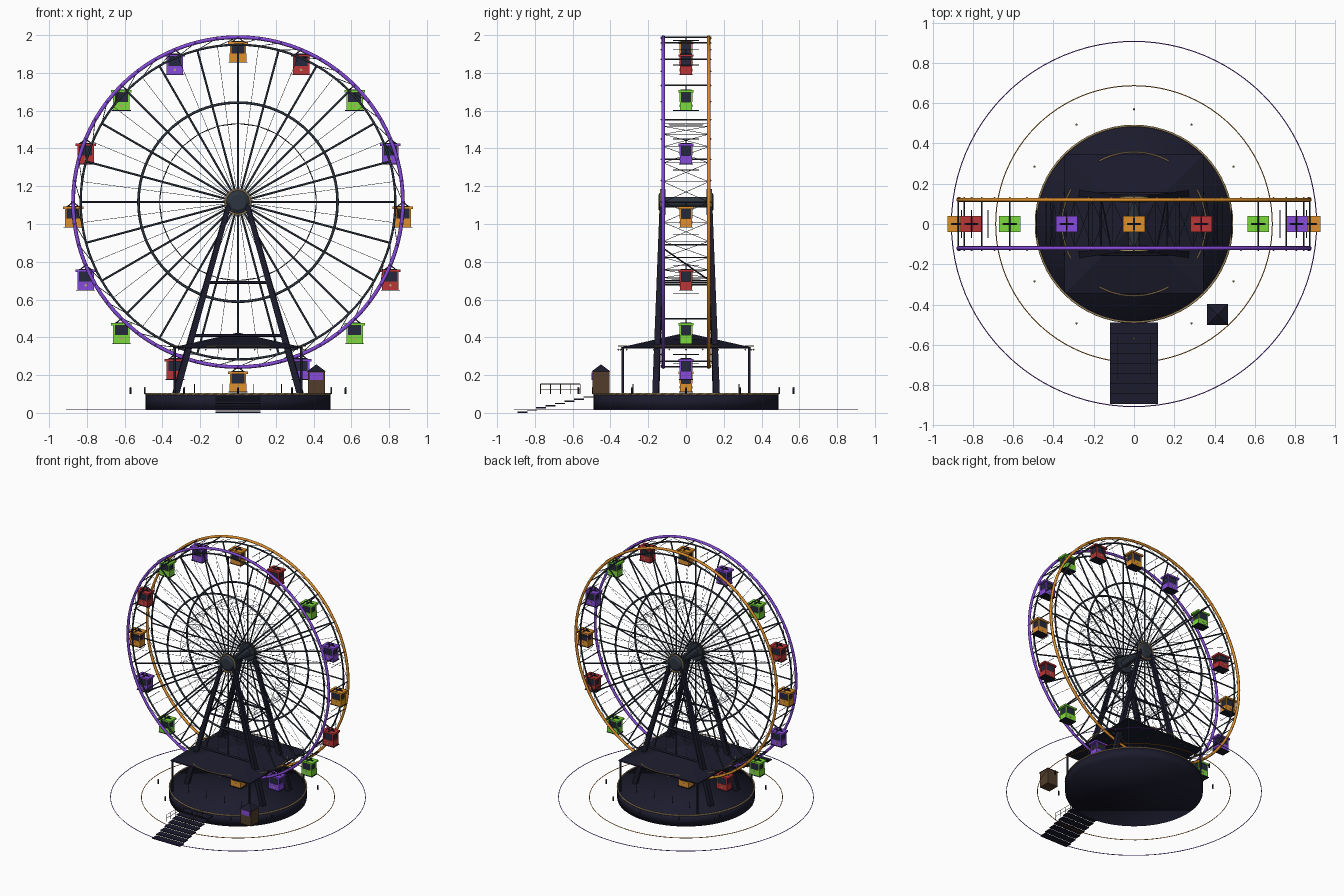
import bpy, bmesh, math
from mathutils import Vector, Matrix

if "Cube" in bpy.data.objects:
    bpy.data.objects.remove(bpy.data.objects["Cube"])


def material(name, rgb):
    m = bpy.data.materials.new(name)
    m.use_nodes = True
    m.diffuse_color = (*rgb, 1)
    m.node_tree.nodes["Principled BSDF"].inputs["Base Color"].default_value = (*rgb, 1)
    return m


NAVY = material("dark navy", (0.011, 0.011, 0.026))
STEEL = material("dark steel", (0.027, 0.035, 0.05))
GLASS = material("dark glass", (0.018, 0.022, 0.045))
PURPLE = material("purple", (0.24, 0.07, 0.7))
ORANGE = material("orange", (0.74, 0.28, 0.025))
RED = material("red", (0.5, 0.035, 0.035))
GREEN = material("green", (0.2, 0.7, 0.045))
GOLD = material("pale gold", (0.5, 0.36, 0.16))
BROWN = material("brown", (0.085, 0.048, 0.025))


class Part:
    """Collects simple solids into one named mesh object."""

    def __init__(self, name, *mats):
        self.name, self.mats, self.bm = name, mats, bmesh.new()

    def paint(self, verts, m, smooth=False):
        for f in {f for v in verts for f in v.link_faces}:
            f.material_index = m
            f.smooth = smooth and len(f.verts) == 4

    def box(self, x, y, z, m=0):
        size = [b - a for a, b in (x, y, z)]
        mid = [(a + b) / 2 for a, b in (x, y, z)]
        mat = Matrix.Translation(mid) @ Matrix.Diagonal((*size, 1))
        self.paint(bmesh.ops.create_cube(self.bm, size=1, matrix=mat)["verts"], m)

    def rod(self, p, q, r, sides=6, m=0, r2=None, turn=0):
        p, q = Vector(p), Vector(q)
        d = q - p
        mat = (Matrix.Translation((p + q) / 2) @ d.to_track_quat("Z", "Y").to_matrix().to_4x4()
               @ Matrix.Rotation(turn, 4, "Z"))
        out = bmesh.ops.create_cone(self.bm, cap_ends=True, segments=sides, radius1=r,
                                    radius2=r if r2 is None else r2, depth=d.length, matrix=mat)
        self.paint(out["verts"], m, sides > 4)

    def ball(self, p, r, m=0):
        out = bmesh.ops.create_icosphere(self.bm, subdivisions=1, radius=r,
                                         matrix=Matrix.Translation(p))
        self.paint(out["verts"], m)

    def ring(self, at, radius, r, m=0, n=96, k=8, start=0, sweep=math.tau):
        """Tube along a circle; at(angle, radius, offset) places each point."""
        closed = sweep >= math.tau
        rows = []
        for i in range(n if closed else n + 1):
            a = start + sweep * i / n
            rows.append([self.bm.verts.new(at(a, radius + r * math.cos(t), r * math.sin(t)))
                         for t in (math.tau * j / k for j in range(k))])
        for i in range(n):
            u, v = rows[i], rows[(i + 1) % len(rows)]
            for j in range(k):
                f = self.bm.faces.new((u[j], v[j], v[(j + 1) % k], u[(j + 1) % k]))
                f.material_index, f.smooth = m, True

    def mesh(self):
        bmesh.ops.recalc_face_normals(self.bm, faces=self.bm.faces)
        me = bpy.data.meshes.new(self.name)
        self.bm.to_mesh(me)
        self.bm.free()
        for m in self.mats:
            me.materials.append(m)
        return me

    def done(self):
        return place(self.name, self.mesh())


def place(name, me, loc=(0, 0, 0)):
    ob = bpy.data.objects.new(name, me)
    ob.location = loc
    bpy.context.scene.collection.objects.link(ob)
    return ob


HUB, RIM, SIDE, SPOKES = 1.116, 0.873, 0.12, 24


def wheel(a, r, y):
    return Vector((r * math.sin(a), y, HUB + r * math.cos(a)))


def on_wheel(y):
    return lambda a, r, o: wheel(a, r, y + o)


def on_ground(z):
    return lambda a, r, o: Vector((r * math.cos(a), r * math.sin(a), z + o))


# Wheel sides: coloured rim with studs, steel rings, spokes, lacing and hub flange
for side, s, colour in (("front", -1, PURPLE), ("back", 1, ORANGE)):
    y = s * SIDE
    rim = Part(side + "_rim", colour)
    rim.ring(on_wheel(y), RIM, 0.01)
    for i in range(48):
        rim.ball(wheel(math.tau * i / 48, RIM, y + s * 0.01), 0.005)
    rim.done()

    frame = Part(side + "_wheel_frame", STEEL)
    frame.ring(on_wheel(y), 0.833, 0.006)
    frame.ring(on_wheel(y), 0.527, 0.007)
    frame.ring(on_wheel(y), 0.415, 0.0015, k=4)
    for i in range(SPOKES):
        a = math.tau * i / SPOKES
        h = math.pi / SPOKES
        frame.rod(wheel(a, 0.05, y), wheel(a, 0.833, y), 0.0055)
        frame.rod(wheel(a + h, 0.05, y), wheel(a + h, 0.833, y), 0.0011, 4)
        for b in (a, a + h):
            frame.rod(wheel(b, 0.833, y), wheel(b + h, RIM, y), 0.0018, 4)
    frame.done()

    hub = Part(side + "_hub", STEEL, GOLD)
    hub.rod((0, y - s * 0.012, HUB), (0, y + s * 0.012, HUB), 0.068, 32)
    hub.rod((0, y + s * 0.012, HUB), (0, y + s * 0.025, HUB), 0.06, 32, r2=0.04)
    hub.ring(on_wheel(y + s * 0.012), 0.066, 0.005, 1, 48, 6)
    hub.done()

# Axle and the ties joining both sides
ties = Part("wheel_cross_ties", STEEL)
ties.rod((0, -SIDE, HUB), (0, SIDE, HUB), 0.028, 20)
for i in range(SPOKES):
    a, b = math.tau * i / SPOKES, math.tau * (i + 1) / SPOKES
    ties.rod(wheel(a, RIM, -SIDE), wheel(a, RIM, SIDE), 0.004)
    ties.rod(wheel(a, 0.415, -SIDE), wheel(a, 0.415, SIDE), 0.0015, 4)
    for s in (-1, 1):
        ties.rod(wheel(a, 0.415, -s * SIDE), wheel(b, 0.415, s * SIDE), 0.0013, 4)
for i in range(32):
    a = math.tau * i / 32
    ties.rod(wheel(a, RIM, -0.07), wheel(a, RIM, 0.07), 0.0022, 4)
ties.done()

# Cabins hang upright, four colours in turn
cabins = []
for label, colour in (("orange", ORANGE), ("red", RED), ("green", GREEN), ("purple", PURPLE)):
    c = Part(label + "_cabin", colour, GLASS, NAVY, GOLD)
    c.box((-0.044, 0.044), (-0.033, 0.033), (-0.056, -0.012))
    c.box((-0.05, 0.05), (-0.036, 0.036), (-0.06, -0.056), 2)
    c.box((-0.035, 0.035), (-0.031, 0.031), (-0.012, 0.038), 1)
    c.box((-0.054, 0.054), (-0.039, 0.039), (0.038, 0.051))
    c.box((-0.035, 0.035), (-0.004, 0.004), (0.051, 0.055), 2)
    c.box((-0.004, 0.004), (-0.03, 0.03), (0.051, 0.055), 2)
    for s in (-1, 1):
        for t in (-1, 1):
            c.rod((s * 0.039, t * 0.029, -0.012), (s * 0.039, t * 0.029, 0.038), 0.006, 4,
                  turn=math.pi / 4)
        c.rod((0, s * 0.033, -0.032), (0, s * 0.035, -0.032), 0.007, 12, 3)
        c.rod((s * 0.03, 0, 0.051), (0, 0, 0.075), 0.003, 4, 2)
    cabins.append(c.mesh())
for i in range(16):
    place(f"cabin_{i + 1}", cabins[i % 4], wheel(math.tau * i / 16, RIM, 0) - Vector((0, 0, 0.075)))

# A-frame legs with cross bars
legs = Part("support_legs", NAVY)


def leg(sx, sy, z):
    t = (HUB - z) / (HUB - 0.1)
    return Vector((sx * (0.045 + 0.285 * t), sy * (0.125 + 0.035 * t), z))


for s in (-1, 1):
    for t in (-1, 1):
        legs.rod(leg(s, t, 0.1), leg(s, t, HUB - 0.01), 0.024, 4, r2=0.018, turn=math.pi / 4)
    for z in (0.41, 0.69):
        legs.rod(leg(-1, s, z), leg(1, s, z), 0.008)
    legs.rod(leg(s, -1, 0.69), leg(s, 1, 0.69), 0.005)
    legs.rod(leg(s, -1, 0.88), leg(s, 1, 0.69), 0.004)
legs.done()

# Round platform with softly shaded edge, gold trim and ground rings
base = Part("platform", NAVY)
base.rod((0, 0, 0.015), (0, 0, 0.1), 0.49, 64)
for f in base.bm.faces:
    f.smooth = True
base.done()
trim = Part("platform_trim", GOLD)
trim.ring(on_ground(0.1), 0.488, 0.005, n=64, k=6)
trim.done()
for name, mat, r in (("outer_ground_ring", PURPLE, 0.907), ("inner_ground_ring", ORANGE, 0.687)):
    g = Part(name, mat)
    g.ring(on_ground(0.017), r, 0.0025, k=6)
    g.done()

# Canopy on four posts with gold light strings
canopy = Part("canopy", NAVY, GOLD)
canopy.rod((0, 0, 0.347), (0, 0, 0.425), 0.345 * math.sqrt(2), 4, r2=0, turn=math.pi / 4)
canopy.box((-0.345, 0.345), (-0.345, 0.345), (0.34, 0.347))
for s in (-1, 1):
    for t in (-1, 1):
        canopy.rod((s * 0.335, t * 0.335, 0.1), (s * 0.335, t * 0.335, 0.342), 0.007, 8)
for i in range(4):
    a = math.pi / 2 * i
    canopy.ring(on_ground(0.354), 0.357, 0.004, 1, 16, 6, a - 0.5, 1.0)
    for j in range(5):
        b = a - 0.5 + 0.25 * j
        canopy.ball((0.358 * math.cos(b), 0.358 * math.sin(b), 0.335), 0.005, 1)
canopy.done()

# Stairs and handrails
stairs = Part("stairs", NAVY)
for i in range(8):
    y, z = -0.49 - 0.05 * i, 0.088 - 0.0115 * i
    stairs.box((-0.12, 0.12), (y - 0.053, y), (z - 0.007, z))
stairs.done()
rails = Part("stair_rails", BROWN)
for x in (-0.08, 0.08):
    for z in (0.125, 0.153):
        rails.rod((x, -0.77, z), (x, -0.56, z), 0.0015)
    for i in range(5):
        y = -0.77 + 0.0525 * i
        rails.rod((x, y, 0.1), (x, y, 0.153), 0.002)
rails.done()

# Ticket booth with window and hipped roof
booth = Part("ticket_booth", BROWN, NAVY, PURPLE)
booth.box((0.37, 0.46), (-0.495, -0.405), (0.1, 0.22))
booth.box((0.38, 0.45), (-0.499, -0.494), (0.175, 0.214), 2)
booth.rod((0.415, -0.45, 0.218), (0.415, -0.45, 0.257), 0.073, 4, 1, 0, math.pi / 4)
booth.done()

# Ring of bollards and short platform posts
posts = Part("bollards", NAVY, GOLD)
for i in range(12):
    a = math.tau * i / 12
    x, y = 0.57 * math.cos(a), 0.57 * math.sin(a)
    posts.rod((x, y, 0.1), (x, y, 0.132), 0.005, 8)
    posts.ball((x, y, 0.132), 0.006, 1)
for x in (-0.23, -0.08, 0.08, 0.23):
    for s in (-1, 1):
        posts.rod((x, s * 0.28, 0.1), (x, s * 0.28, 0.153), 0.002)
posts.done()
